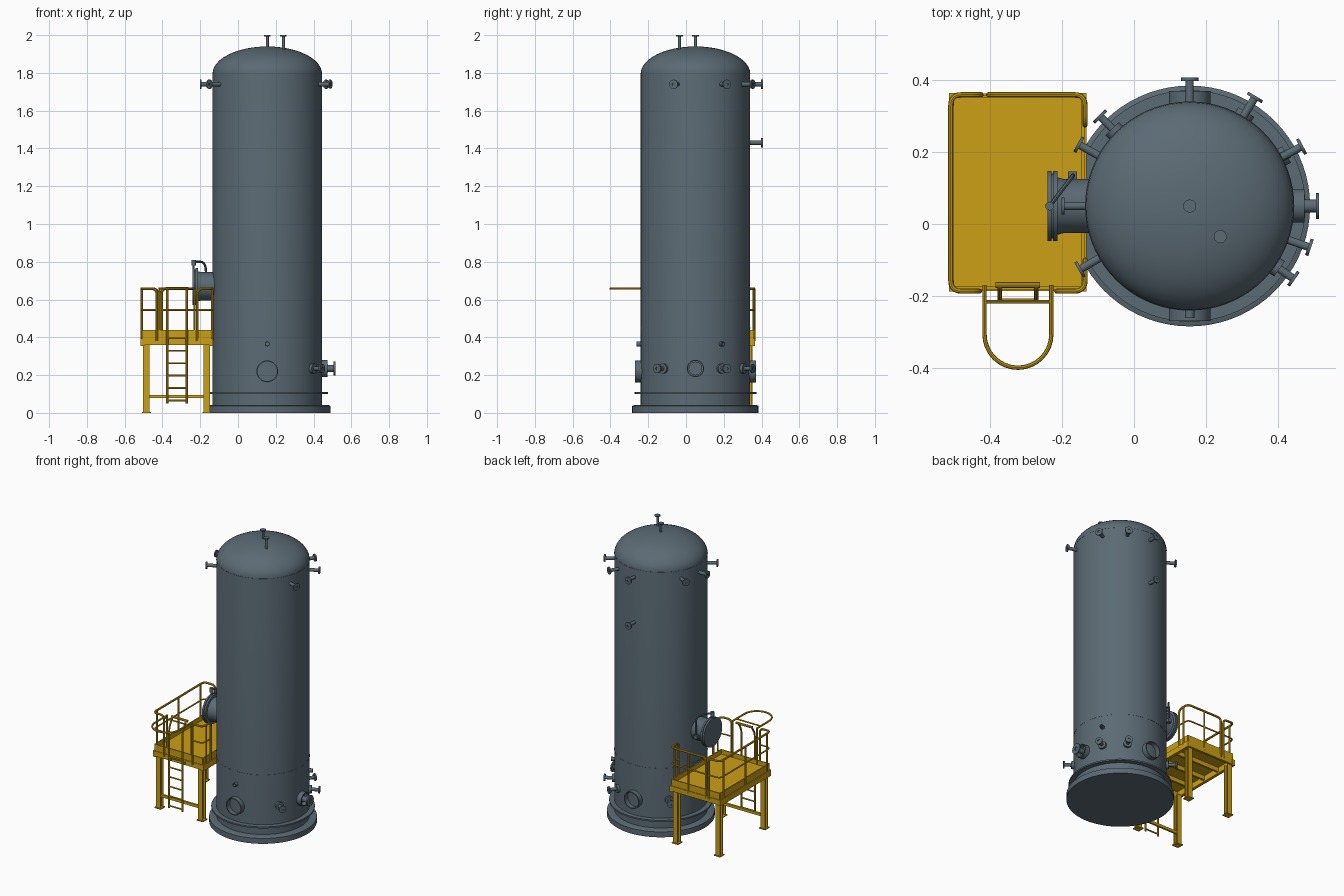
import bpy, bmesh, math
from mathutils import Vector

cube = bpy.data.objects.get("Cube")
if cube:
    bpy.data.objects.remove(cube)


def material(name, rgb):
    m = bpy.data.materials.new(name)
    m.use_nodes = True
    m.diffuse_color = (*rgb, 1)
    m.node_tree.nodes["Principled BSDF"].inputs["Base Color"].default_value = (*rgb, 1)
    return m


SLATE = material("slate_steel", (0.105, 0.145, 0.175))
YELLOW = material("safety_yellow", (0.6, 0.35, 0.008))
CENTRE = Vector((0.155, 0.05, 0))
R = 0.29


def finish(name, bm, mat, smooth=True):
    bmesh.ops.recalc_face_normals(bm, faces=bm.faces)
    me = bpy.data.meshes.new(name)
    bm.to_mesh(me)
    bm.free()
    me.materials.append(mat)
    ob = bpy.data.objects.new(name, me)
    bpy.context.collection.objects.link(ob)
    if smooth:
        bpy.ops.object.select_all(action='DESELECT')
        ob.select_set(True)
        bpy.context.view_layer.objects.active = ob
        bpy.ops.object.shade_smooth_by_angle(angle=math.radians(35))
    return ob


def lathe(name, profile, origin, axis=(0, 0, 1), mat=SLATE, steps=24):
    """Spin (radius, distance) pairs about an axis through origin."""
    bm = bmesh.new()
    vs = [bm.verts.new((r, 0, h)) for r, h in profile]
    es = [bm.edges.new(p) for p in zip(vs, vs[1:])]
    bmesh.ops.spin(bm, geom=vs + es, cent=(0, 0, 0), axis=(0, 0, 1),
                   angle=2 * math.pi, steps=steps)
    bmesh.ops.remove_doubles(bm, verts=bm.verts, dist=0.0001)
    rot = Vector((0, 0, 1)).rotation_difference(Vector(axis)).to_matrix().to_4x4()
    bm.transform(rot)
    bmesh.ops.translate(bm, verts=bm.verts, vec=origin)
    return finish(name, bm, mat)


def box(name, lo, hi, mat=YELLOW):
    bm = bmesh.new()
    bmesh.ops.create_cube(bm, size=1)
    lo, hi = Vector(lo), Vector(hi)
    bmesh.ops.scale(bm, verts=bm.verts, vec=hi - lo)
    bmesh.ops.translate(bm, verts=bm.verts, vec=(lo + hi) / 2)
    return finish(name, bm, mat, False)


def tube(name, points, radius=0.006, bend=0.03, mat=YELLOW):
    """Round pipe along a path with rounded corners."""
    pts = [Vector(p) for p in points]
    path = [pts[0]]
    for a, b, c in zip(pts, pts[1:], pts[2:]):
        d = min(bend, (a - b).length * 0.49, (c - b).length * 0.49)
        s, e = b + (a - b).normalized() * d, b + (c - b).normalized() * d
        path += [s.lerp(b, t).lerp(b.lerp(e, t), t) for t in (0, .2, .4, .6, .8, 1)]
    path.append(pts[-1])
    cu = bpy.data.curves.new(name, 'CURVE')
    cu.dimensions = '3D'
    cu.bevel_depth = radius
    cu.bevel_resolution = 2
    cu.use_fill_caps = True
    sp = cu.splines.new('POLY')
    sp.points.add(len(path) - 1)
    for p, v in zip(sp.points, path):
        p.co = (*v, 1)
    cu.materials.append(mat)
    ob = bpy.data.objects.new(name, cu)
    bpy.context.collection.objects.link(ob)
    bpy.ops.object.select_all(action='DESELECT')
    ob.select_set(True)
    bpy.context.view_layer.objects.active = ob
    bpy.ops.object.convert(target='MESH')
    bpy.ops.object.shade_smooth_by_angle(angle=math.radians(35))


def radial(deg):
    a = math.radians(deg)
    return Vector((math.cos(a), math.sin(a), 0))


# Vessel shell with elliptical head
head = [(R * math.cos(t), 1.795 + 0.145 * math.sin(t))
        for t in (i * math.pi / 24 for i in range(13))]
head[-1] = (0, 1.94)
lathe("vessel_shell", [(0, 0.004), (R, 0.004)] + head, CENTRE, steps=72)
for z in (0.45, 1.795):
    lathe("weld_seam", [(R - 0.01, z - 0.002), (R + 0.001, z - 0.002),
                        (R + 0.001, z + 0.002), (R - 0.01, z + 0.002)], CENTRE, steps=72)

# Base rings
lathe("base_ring", [(0, 0), (0.335, 0), (0.335, 0.037), (0.32, 0.043), (R - 0.01, 0.043)],
      CENTRE, steps=72)
lathe("anchor_ring", [(R - 0.01, 0.1), (0.322, 0.1), (0.322, 0.11), (R - 0.01, 0.11)],
      CENTRE, steps=72)


def nozzle(deg, z, reach=0.357, stem=0.011, flange=0.024):
    lathe("nozzle", [(stem, 0.27), (stem, reach - 0.009), (flange, reach - 0.009),
                     (flange, reach), (stem * 0.7, reach), (stem * 0.7, reach - 0.006),
                     (0, reach - 0.006)], CENTRE + Vector((0, 0, z)), radial(deg))


for deg in (-19, 28, 59, 90, 151, 180, 210):
    nozzle(deg, 1.74)
nozzle(90, 1.43)
for deg in (-35, 28, 59, 135):
    nozzle(deg, 0.235)
    lathe("nozzle_collar", [(0.026, 0.27), (0.026, 0.305), (0, 0.305)],
          CENTRE + Vector((0, 0, 0.235)), radial(deg))
nozzle(0, 0.235, 0.36, 0.018, 0.036)
for deg in (28, -90):
    lathe("skirt_vent", [(0.013, 0.27), (0.013, 0.312), (0.009, 0.312), (0.009, 0.28)],
          CENTRE + Vector((0, 0, 0.365)), radial(deg))

# Skirt access openings
for deg, size, z in ((90, 0.058, 0.22), (-90, 0.058, 0.22), (0, 0.046, 0.235)):
    lathe("access_opening", [(size, 0.26), (size, 0.32), (size - 0.006, 0.32),
                             (size - 0.006, 0.27)], CENTRE + Vector((0, 0, z)),
          radial(deg), steps=36)

# Head nozzles
for x, y, z in ((0.155, 0.05, 1.93), (0.24, -0.035, 1.91)):
    h = 2 - z
    lathe("head_nozzle", [(0.008, 0), (0.008, h - 0.007), (0.018, h - 0.007),
                          (0.018, h), (0, h)], (x, y, z))

# Side manway with blind cover and swing arm
lathe("manway", [(0.075, 0.25), (0.075, 0.35), (0.08, 0.368), (0.098, 0.368), (0.098, 0.38),
                 (0.09, 0.38), (0.09, 0.384), (0.098, 0.384), (0.098, 0.396), (0, 0.396)],
      (0.155, 0.05, 0.67), (-1, 0, 0), steps=40)
tube("cover_arm", [(-0.17, 0.135, 0.64), (-0.17, 0.135, 0.8), (-0.235, 0.05, 0.8),
                   (-0.235, 0.05, 0.76)], 0.006, 0.05, SLATE)
lathe("cover_eye", [(0, 0), (0.012, 0), (0.012, 0.03), (0, 0.03)], (-0.235, 0.05, 0.78))
box("arm_bracket", (-0.184, 0.11, 0.64), (-0.158, 0.146, 0.665), SLATE)

# Platform deck, toe boards and beams
X0, X1, Y0, Y1 = -0.505, -0.142, -0.178, 0.355
box("deck", (X0, Y0, 0.395), (X1, Y1, 0.41))
for x in (X0, X1):
    box("toe_board", (x - 0.004, Y0, 0.39), (x + 0.004, Y1, 0.44))
    box("side_beam", (x - 0.01, Y0 - 0.01, 0.355), (x + 0.01, Y1 + 0.01, 0.395))
for y in (Y0, Y1):
    box("toe_board", (X0, y - 0.004, 0.39), (X1, y + 0.004, 0.44))
    box("end_beam", (X0, y - 0.008, 0.36), (X1, y + 0.008, 0.395))
for i in (1, 2, 3):
    y = Y0 + (Y1 - Y0) * i / 4
    box("cross_beam", (X0, y - 0.006, 0.365), (X1, y + 0.006, 0.395))

# I-section legs with foot plates
for x in (-0.485, -0.165):
    for y in (-0.155, 0.333):
        for s in (-1, 1):
            box("leg_flange", (x - 0.017, y + s * 0.015 - 0.003, 0),
                (x + 0.017, y + s * 0.015 + 0.003, 0.36))
        box("leg_web", (x - 0.003, y - 0.015, 0), (x + 0.003, y + 0.015, 0.36))
        box("foot_plate", (x - 0.024, y - 0.024, 0), (x + 0.024, y + 0.024, 0.006))
box("leg_brace", (-0.485, -0.162, 0.078), (-0.165, -0.148, 0.096))

# Guard rails: each run bends down to the deck at both ends
TOP, MID, LOW = 0.658, 0.545, 0.38
L, F, B, E = -0.51, -0.187, 0.36, -0.136
runs = [[(-0.43, F), (L, F), (L, B), (-0.425, B)],
        [(-0.405, B), (E, B), (E, 0.275)],
        [(-0.215, F), (E, F), (E, -0.1)]]
for run in runs:
    ends = [(*run[0], LOW)], [(*run[-1], LOW)]
    tube("top_rail", ends[0] + [(*p, TOP) for p in run] + ends[1], 0.007)
    tube("mid_rail", [(*p, MID) for p in run], 0.005)
for x, y in ((L, -0.15), (L, 0.085), (L, 0.32), (E, 0.32), (-0.27, B), (E, -0.15)):
    tube("rail_post", [(x, y, LOW), (x, y, TOP)])

# Ladder with rungs, grab posts and safety hoop
for x in (-0.374, -0.272):
    tube("ladder_rail", [(x, -0.212, 0.05), (x, -0.212, 0.6), (x, -0.175, TOP)], 0.006)
    box("ladder_bracket", (x - 0.005, -0.215, 0.37), (x + 0.005, Y0, 0.385))
for i in range(6):
    tube("rung", [(-0.374, -0.212, 0.065 + i * 0.066), (-0.272, -0.212, 0.065 + i * 0.066)], 0.005)
hoop = [(-0.323 + 0.093 * math.cos(t), -0.307 - 0.093 * math.sin(t), TOP)
        for t in (i * math.pi / 16 for i in range(17))]
tube("safety_hoop", [(-0.23, -0.17, TOP)] + hoop + [(-0.416, -0.17, TOP)], 0.006, 0.004)
tube("hoop_tie", [(-0.416, -0.216, TOP), (-0.23, -0.216, TOP)], 0.005)
tube("gate_bar", [(-0.385, -0.17, TOP), (-0.262, -0.17, TOP)], 0.008)
for x in (-0.416, -0.23):
    tube("grab_post", [(x, -0.175, LOW), (x, -0.175, TOP)])
